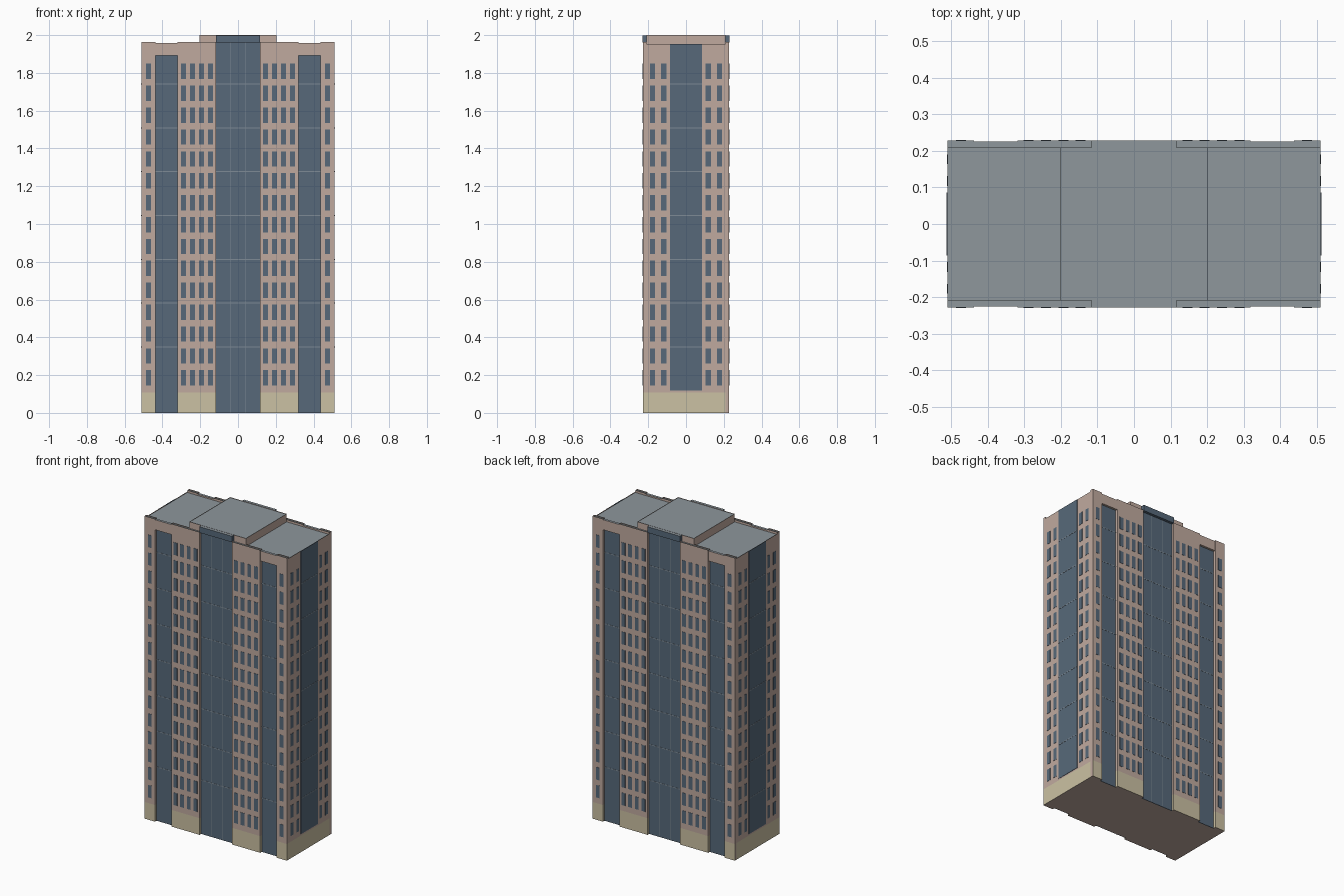
import bpy, bmesh

if "Cube" in bpy.data.objects:
    bpy.data.objects.remove(bpy.data.objects["Cube"])


def srgb(r, g, b):
    f = lambda c: c / 12.92 if c <= 0.04045 else ((c + 0.055) / 1.055) ** 2.4
    return tuple(f(v / 255) for v in (r, g, b)) + (1.0,)


def material(name, rgb):
    m = bpy.data.materials.new(name)
    m.diffuse_color = srgb(*rgb)
    m.use_nodes = True
    m.node_tree.nodes["Principled BSDF"].inputs["Base Color"].default_value = m.diffuse_color
    return m


WALL = material("pink stone", (192, 170, 159))
BASE = material("beige base", (203, 193, 163))
GLASS = material("blue glass", (87, 105, 122))
ROOF = material("grey roof", (142, 151, 156))
LINE = material("glazing bar", (126, 139, 150))


def add_box(bm, x0, x1, y0, y1, z0, z1):
    """Append a box and return its top face."""
    x0, x1 = sorted((x0, x1))
    y0, y1 = sorted((y0, y1))
    v = [bm.verts.new((x, y, z)) for z in (z0, z1) for x, y in
         ((x0, y0), (x1, y0), (x1, y1), (x0, y1))]
    bm.faces.new((v[3], v[2], v[1], v[0]))
    for i in range(4):
        j = (i + 1) % 4
        bm.faces.new((v[i], v[j], v[j + 4], v[i + 4]))
    return bm.faces.new(v[4:])


def make(name, boxes, mats, rim=0.0, pit=0.005, rule=None):
    """One object from many boxes; rim sinks a roof inside each top."""
    bm = bmesh.new()
    for b in boxes:
        top = add_box(bm, *b)
        if rim:
            bmesh.ops.inset_region(bm, faces=[top], thickness=rim)
            for v in top.verts:
                v.co.z -= pit
            top.material_index = 1
    bm.normal_update()
    if rule:
        for f in bm.faces:
            f.material_index = rule(f)
    me = bpy.data.meshes.new(name)
    bm.to_mesh(me)
    bm.free()
    for m in mats:
        me.materials.append(m)
    ob = bpy.data.objects.new(name, me)
    bpy.context.collection.objects.link(ob)
    return ob


W, D, OUT = 0.51, 0.209, 0.228     # half width, core half depth, pier half depth
BZ, TOP, PIER_TOP = 0.108, 1.953, 1.963
S = (-1, 1)
PIERS = [(0.437, W), (0.116, 0.319)]

# main block and its base
make("main_block", [(-W, W, -D, D, BZ, TOP)], [WALL, ROOF], rim=0.005)
make("block_base", [(-W, W, -D, D, 0, BZ)], [BASE, WALL],
     rule=lambda f: int(f.normal.z < -0.5))

# projecting piers on front and back, with recessed caps
make("piers", [(s * a, s * b, t * D, t * OUT, BZ, PIER_TOP)
               for s in S for t in S for a, b in PIERS],
     [WALL, ROOF], rim=0.004)


def base_rule(f):
    # underside, and outer sides of the rear corners, are stone
    c = f.calc_center_median()
    rear_side = c.y > 0 and abs(c.x) > W - 0.001
    return int(f.normal.z < -0.5 or rear_side)


make("pier_bases", [(s * a, s * b, t * D, t * OUT, 0, BZ)
                    for s in S for t in S for a, b in PIERS],
     [BASE, WALL], rule=base_rule)

# lintels over the side glass strips
make("lintels", [(s * 0.319, s * 0.437, t * D, t * 0.226, 1.892, TOP + 0.004)
                 for s in S for t in S], [WALL, ROOF],
     rule=lambda f: int(f.normal.z > 0.5))

# glass strips
G = 0.212
glass = [(-0.116, 0.116, t * D, t * G, 0, 1.965) for t in S]
glass += [(s * 0.319, s * 0.437, t * D, t * G, 0, 1.892) for s in S for t in S]
glass += [(s * W, s * (W + 0.002), -0.086, 0.086, 0.118, TOP) for s in S]
make("glass_strips", glass, [GLASS])

# glazing bars
bars, h = [], 0.0025
for i in range(7):
    z = 0.349 + 0.232 * i
    for t in S:
        for a, b in ((-0.116, 0.116), (0.319, 0.437), (-0.437, -0.319)):
            bars.append((a, b, t * G, t * (G + 0.001), z - h, z + h))
        bars.append((t * W, t * (W + 0.003), -0.086, 0.086, z - h, z + h))
for s in S:
    for t in S:
        x = s * 0.04
        bars.append((x - 0.0015, x + 0.0015, t * G, t * (G + 0.001), 0, 1.96))
make("glazing_bars", bars, [LINE])

# windows
wins = []
for i in range(15):
    z0 = 0.145 + 0.1159 * i
    z1 = z0 + 0.081
    for s in S:
        for t in S:
            for x in (0.146, 0.193, 0.241, 0.289, 0.473):
                wins.append((s * x - 0.0135, s * x + 0.0135,
                             t * (OUT - 0.002), t * (OUT + 0.0015), z0, z1))
            for y in (0.118, 0.177):
                wins.append((s * (W - 0.002), s * (W + 0.0015),
                             t * y - 0.0135, t * y + 0.0135, z0, z1))
make("windows", wins, [GLASS])

# rooftop block and the glazed boxes that crown the centre strips
make("rooftop_block", [(-0.203, 0.203, -D, D, TOP - 0.01, 2.0)],
     [WALL, ROOF], rim=0.003, pit=0.003)
make("crown_boxes", [(-0.116, 0.116, t * D, t * 0.229, 1.96, 1.999) for t in S],
     [GLASS, ROOF], rule=lambda f: int(f.normal.z > 0.5))
